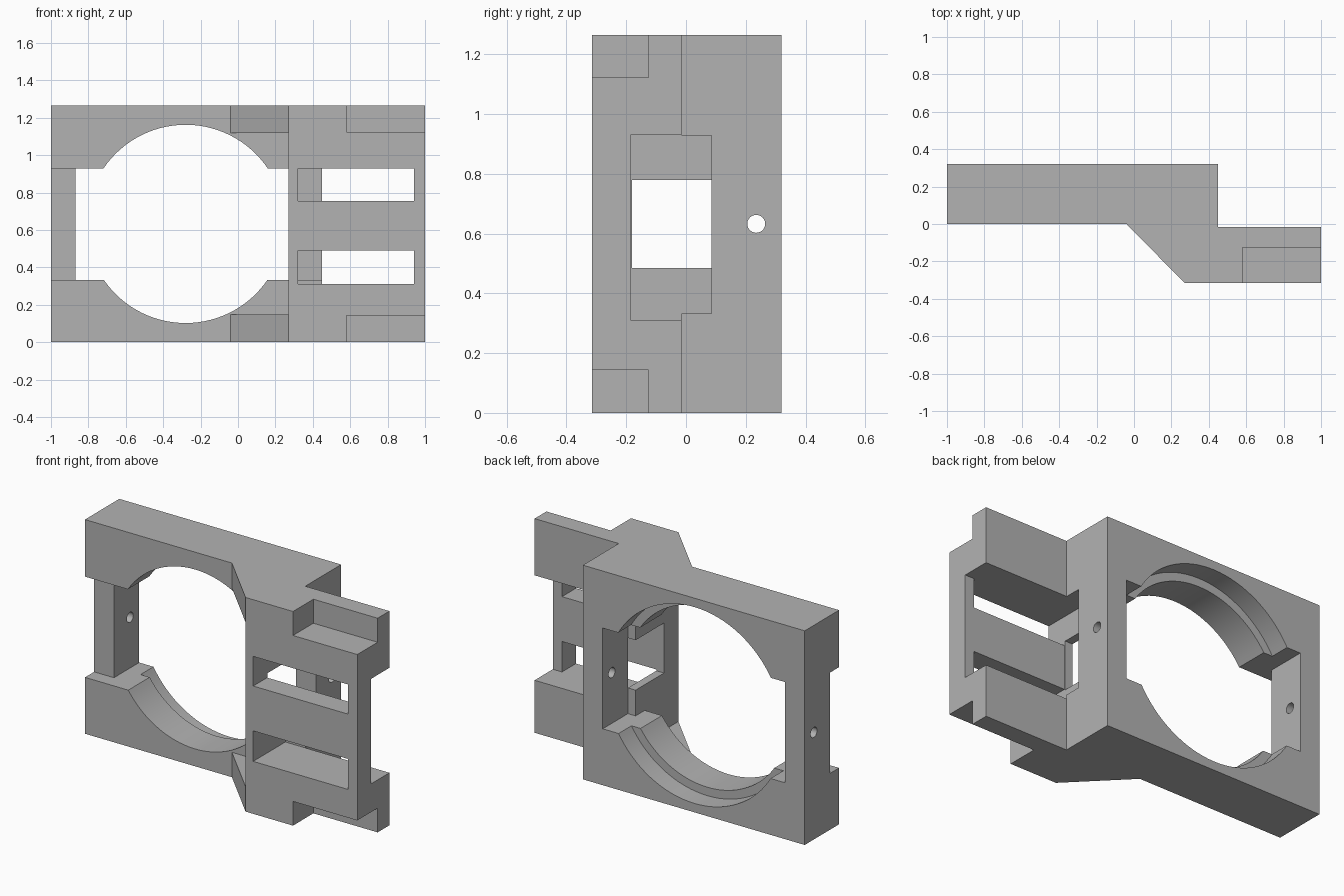
import bpy, bmesh, math
from mathutils import Matrix

cube = bpy.data.objects.get("Cube")
if cube:
    bpy.data.objects.remove(cube, do_unlink=True)

H = 1.265            # total height
MID = H / 2
LOW, HIGH = 0.333, 0.928   # opening heights

grey = bpy.data.materials.new("plain_grey")
grey.use_nodes = True
colour = (0.45, 0.45, 0.45, 1)
grey.diffuse_color = colour
grey.node_tree.nodes["Principled BSDF"].inputs["Base Color"].default_value = colour


def make_object(name, bm):
    bmesh.ops.recalc_face_normals(bm, faces=bm.faces)
    mesh = bpy.data.meshes.new(name)
    bm.to_mesh(mesh)
    bm.free()
    mesh.materials.append(grey)
    obj = bpy.data.objects.new(name, mesh)
    bpy.context.collection.objects.link(obj)
    return obj


def prism(name, outline, z0, z1):
    bm = bmesh.new()
    face = bm.faces.new([bm.verts.new((x, y, z0)) for x, y in outline])
    new = bmesh.ops.extrude_face_region(bm, geom=[face])["geom"]
    verts = [v for v in new if isinstance(v, bmesh.types.BMVert)]
    bmesh.ops.translate(bm, verts=verts, vec=(0, 0, z1 - z0))
    return make_object(name, bm)


def box(name, x0, x1, y0, y1, z0, z1):
    return prism(name, [(x0, y0), (x1, y0), (x1, y1), (x0, y1)], z0, z1)


def cylinder(name, radius, depth, centre, axis, segments):
    bm = bmesh.new()
    turn = Matrix.Rotation(math.pi / 2, 4, axis)
    bmesh.ops.create_cone(bm, cap_ends=True, segments=segments, radius1=radius,
                          radius2=radius, depth=depth,
                          matrix=Matrix.Translation(centre) @ turn)
    return make_object(name, bm)


# Ring frame and offset front panel in one outline
body = prism("bracket_body", [(-1, 0), (0.27, 0), (0.27, -0.315), (1, -0.315),
                              (1, -0.015), (0.45, -0.015), (0.45, 0.32), (-1, 0.32)], 0, H)

cutters = [
    # Round opening with a wider step at the back
    cylinder("round_opening_cutter", 0.53, 2, (-0.28, 0, MID), 'X', 96),
    cylinder("back_step_cutter", 0.58, 0.4, (-0.28, 0.4, MID), 'X', 96),
    # Square opening, wider behind the thin inner wall
    box("opening_cutter", -0.87, 0.27, -0.1, 0.5, LOW, HIGH),
    box("rear_opening_cutter", -0.8, 0.32, 0.085, 0.5, LOW, HIGH),
    box("side_post_cutter", -1.1, -0.8, -0.1, 0.085, LOW, HIGH),
    # Cavity behind the front plate
    box("cavity_cutter", 0.32, 1.1, -0.185, -0.015, 0.31, 0.93),
    box("inner_cavity_cutter", 0.32, 0.5, -0.1, 0.085, LOW, HIGH),
    box("inner_window_cutter", 0.2, 0.4, -0.18, 0.085, 0.485, 0.78),
    # Screw hole across both posts
    cylinder("screw_hole_cutter", 0.03, 3, (0, 0.235, MID), 'Y', 24),
]
# Slots in the front plate and notches on its outer corners
for place, z0, z1 in (("lower", 0.31, 0.49), ("upper", 0.755, 0.93)):
    cutters.append(box(place + "_slot_cutter", 0.32, 0.94, -0.5, -0.1, z0, z1))
for place, z0, z1 in (("lower", -0.1, 0.143), ("upper", 1.123, 1.4)):
    cutters.append(box(place + "_notch_cutter", 0.58, 1.1, -0.5, -0.125, z0, z1))

bpy.context.view_layer.objects.active = body
body.select_set(True)
for cutter in cutters:
    mod = body.modifiers.new(cutter.name, 'BOOLEAN')
    mod.operation = 'DIFFERENCE'
    mod.solver = 'EXACT'
    mod.object = cutter
    bpy.ops.object.modifier_apply(modifier=mod.name)
for cutter in cutters:
    bpy.data.objects.remove(cutter, do_unlink=True)
bpy.ops.object.shade_smooth_by_angle(angle=math.radians(25))

# Sloped gussets joining the ring to the panel
for name, z0, z1 in (("lower_gusset", 0, 0.147), ("upper_gusset", 1.118, H)):
    prism(name, [(-0.04, 0), (0.27, -0.315), (0.27, 0)], z0, z1)
